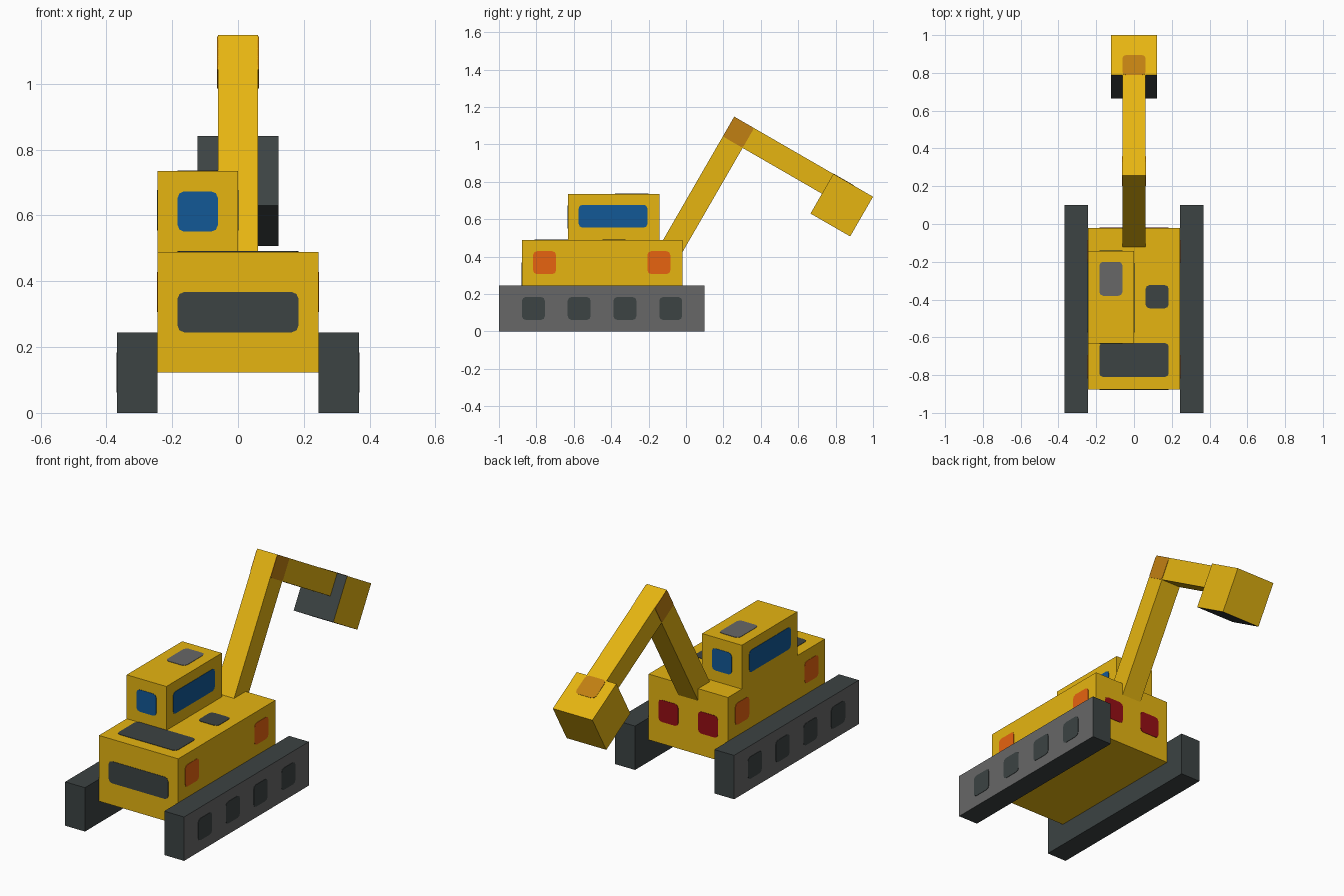
import bpy, bmesh, math
from mathutils import Vector, Matrix

if "Cube" in bpy.data.objects:
    bpy.data.objects.remove(bpy.data.objects["Cube"])

U = 0.1224  # basic module of the blocky design


def material(name, r, g, b):
    m = bpy.data.materials.new(name)
    lin = [((c / 255 + 0.055) / 1.055) ** 2.4 if c > 10 else c / 255 / 12.92 for c in (r, g, b)]
    m.diffuse_color = (*lin, 1)
    m.use_nodes = True
    m.node_tree.nodes["Principled BSDF"].inputs["Base Color"].default_value = m.diffuse_color
    return m


YELLOW = material("machine yellow", 230, 181, 17)
SLATE = material("dark slate", 60, 67, 67)
GRAY = material("mid gray", 103, 103, 103)
BLUE = material("window blue", 18, 88, 150)
ORANGE = material("lamp orange", 234, 101, 16)
RED = material("lamp red", 150, 14, 20)
BRONZE = material("pivot bronze", 193, 128, 18)


def finish(name, bm, mats, matrix=None):
    bmesh.ops.recalc_face_normals(bm, faces=bm.faces)
    me = bpy.data.meshes.new(name)
    bm.to_mesh(me)
    bm.free()
    for m in mats:
        me.materials.append(m)
    ob = bpy.data.objects.new(name, me)
    bpy.context.collection.objects.link(ob)
    if matrix:
        ob.matrix_world = matrix
    return ob


def box(name, lo, hi, mats, matrix=None, rule=None):
    """Box between two corners; rule(normal) picks the material slot."""
    lo, hi = Vector(lo), Vector(hi)
    bm = bmesh.new()
    bmesh.ops.create_cube(bm, size=1)
    for v in bm.verts:
        v.co = (lo + hi) / 2 + v.co * (hi - lo)
    bm.normal_update()
    if rule:
        for f in bm.faces:
            f.material_index = rule(f.normal)
    return finish(name, bm, mats, matrix)


def plate(name, centre, normal, a, b, mat, frame=Matrix(), r=0.02):
    """Thin rounded plate on a face; a, b are sizes along the two remaining axes in order."""
    axis = max(range(3), key=lambda i: abs(normal[i]))
    others = [i for i in range(3) if i != axis]
    bm = bmesh.new()
    verts = []
    for q, (sx, sy) in enumerate(((1, 1), (-1, 1), (-1, -1), (1, -1))):
        for k in range(3):
            t = math.pi / 2 * (q + k / 2)
            p = Vector(centre)
            p[others[0]] += sx * (a / 2 - r) + r * math.cos(t)
            p[others[1]] += sy * (b / 2 - r) + r * math.sin(t)
            p -= Vector(normal) * 0.002
            verts.append(bm.verts.new(p))
    face = bm.faces.new(verts)
    ext = bmesh.ops.extrude_face_region(bm, geom=[face])["geom"]
    for v in ext:
        if isinstance(v, bmesh.types.BMVert):
            v.co += Vector(normal) * 0.004
    return finish(name, bm, [mat], frame)


# Tracks with gray outer faces and wheel markings
for s, side in ((1, "right"), (-1, "left")):
    xs = sorted((s * 2 * U, s * 3 * U))
    box(side + "_track", (xs[0], -1, 0), (xs[1], 0.1, 2 * U), [SLATE, GRAY],
        rule=lambda n: int(n.x * s > 0.5))
    for i in range(4):
        plate(f"{side}_wheel_{i + 1}", (s * 3 * U, -0.816 + i * 2 * U, U), (s, 0, 0), U, U, SLATE)

# Body and cabin
YB, YF = -0.02, -0.02 - 7 * U
box("body", (-2 * U, YF, U), (2 * U, YB, 4 * U), [YELLOW])
box("cabin", (-2 * U, YF + 2 * U, 4 * U), (0, YB - U, 6 * U), [YELLOW])

# Front grille and roof panels
plate("front_grille", (0, YF, 2.5 * U), (0, -1, 0), 3 * U, U, SLATE)
plate("hood_vent", (0, -0.72, 4 * U), (0, 0, 1), 3 * U, 0.18, SLATE)
plate("deck_hatch", (U, -0.385, 4 * U), (0, 0, 1), U, U, SLATE)
plate("cabin_roof_hatch", (-U, -0.29, 6 * U), (0, 0, 1), U, 0.18, GRAY)

# Cabin windows
for n, y in ((-1, YF + 2 * U), (1, YB - U)):
    plate("front_window" if n < 0 else "back_window", (-U, y, 5 * U), (0, n, 0), U, U, BLUE)
for n, x in ((1, 0), (-1, -2 * U)):
    plate("right_window" if n > 0 else "left_window", (x, -0.39, 5.03 * U), (n, 0, 0), 3 * U, U, BLUE)

# Side lamps and tail lamps
for s, side in ((1, "right"), (-1, "left")):
    for label, y in (("front", -0.756), ("back", -0.145)):
        plate(f"{side}_{label}_lamp", (s * 2 * U, y, 3 * U), (s, 0, 0), U, U, ORANGE)
    plate(side + "_tail_lamp", (s * U, YB, 2.5 * U), (0, 1, 0), U, U, RED)

# Arm frame: local +y runs along the stick, local -z runs down the boom
ARM = Matrix.Translation((0, 0.258, 1.148)) @ Matrix.Rotation(math.radians(-30), 4, 'X')
H = U / 2
box("boom", (-H, 0, -7 * U), (H, U, 0), [YELLOW], ARM)
box("stick", (-H, U, -U), (H, 5 * U, 0), [YELLOW], ARM)

# Bucket: dark on the mouth (inner) and underside
box("bucket", (-U, 5 * U, -2 * U), (U, 7 * U, 0), [YELLOW, SLATE], ARM,
    rule=lambda n: int(n.y < -0.5 or n.z < -0.5))

# Pivot markings
for s, side in ((1, "right"), (-1, "left")):
    plate(side + "_elbow_pivot", (s * H, H, -H), (s, 0, 0), U, U, BRONZE, ARM, r=0.012)
plate("bucket_pivot", (0, 5.5 * U, 0), (0, 0, 1), U, U, BRONZE, ARM)
